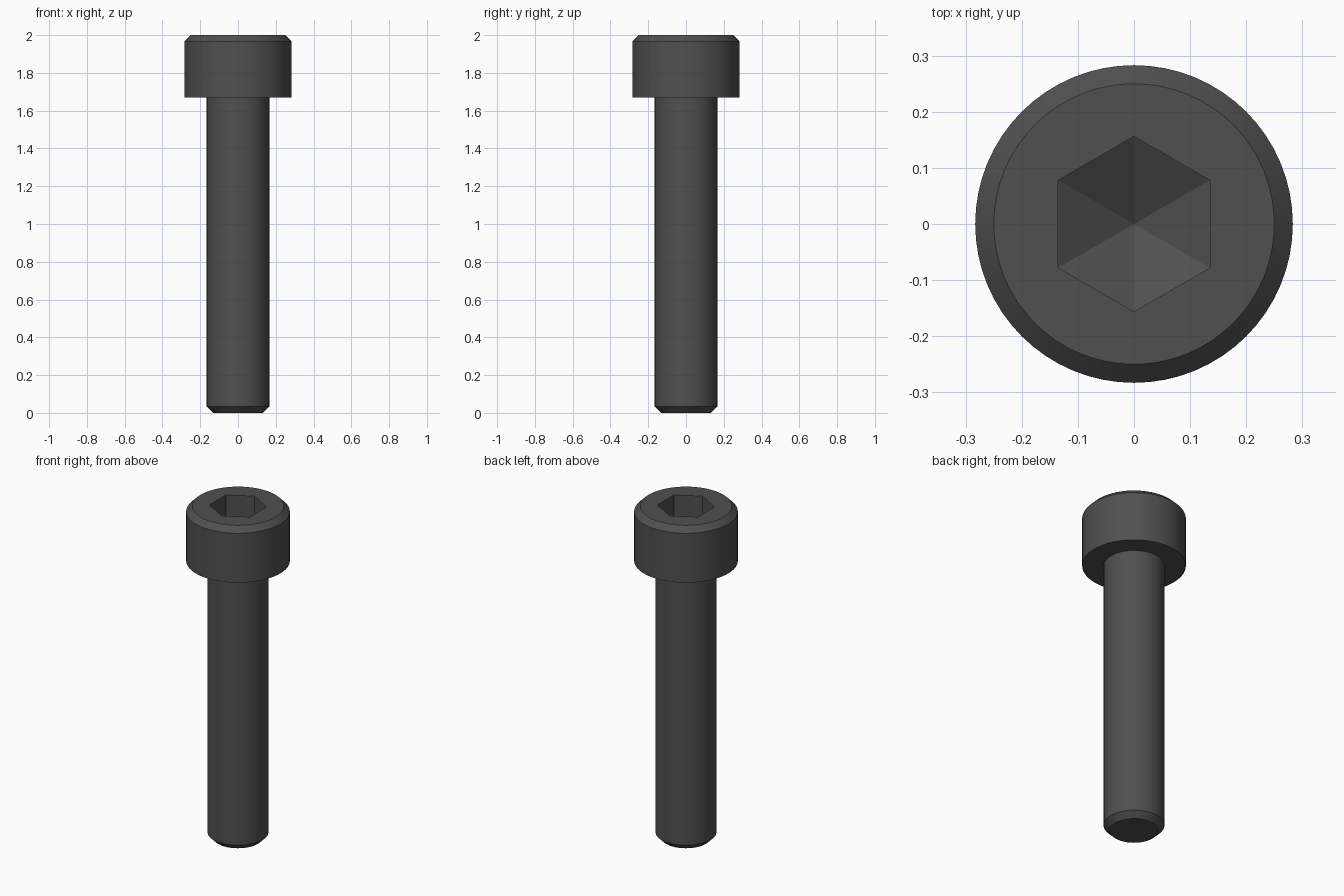
import bpy, bmesh, math

cube = bpy.data.objects.get("Cube")
if cube:
    bpy.data.objects.remove(cube, do_unlink=True)

SEGMENTS = 64
SOCKET_R = 0.156       # hexagon corner radius
SOCKET_FLOOR = 1.833   # where the straight socket walls end
SOCKET_TIP = 1.745     # bottom of the conical socket floor

# Outline of the screw as (radius, height), from the tip to the head's top edge
PROFILE = [(0.132, 0.0), (0.166, 0.034), (0.166, 1.67),
           (0.283, 1.67), (0.283, 1.967), (0.25, 2.0)]


def ring(bm, radius, z, count, start=0.0):
    """Add a closed ring of vertices."""
    return [bm.verts.new((radius * math.cos(start + i * math.tau / count),
                          radius * math.sin(start + i * math.tau / count), z))
            for i in range(count)]


def bridge(bm, lower, upper):
    """Join two rings of the same size with quads."""
    n = len(lower)
    for i in range(n):
        j = (i + 1) % n
        bm.faces.new((lower[i], lower[j], upper[j], upper[i]))


def loop_edges(bm, verts):
    return [bm.edges.get((verts[i - 1], verts[i])) for i in range(len(verts))]


bm = bmesh.new()

# Shaft and head: one turned body
rings = [ring(bm, r, z, SEGMENTS) for r, z in PROFILE]
for lower, upper in zip(rings, rings[1:]):
    bridge(bm, lower, upper)
bm.faces.new(rings[0][::-1])

# Hexagonal socket: straight walls, then a six-sided cone
rim = ring(bm, SOCKET_R, 2.0, 6, math.pi / 6)
floor = ring(bm, SOCKET_R, SOCKET_FLOOR, 6, math.pi / 6)
bridge(bm, rim, floor)
tip = bm.verts.new((0, 0, SOCKET_TIP))
for i in range(6):
    bm.faces.new((floor[i - 1], floor[i], tip))

# Flat top of the head around the socket
bmesh.ops.triangle_fill(bm, use_beauty=True, normal=(0, 0, 1),
                        edges=loop_edges(bm, rings[-1]) + loop_edges(bm, rim))
bmesh.ops.recalc_face_normals(bm, faces=bm.faces[:])

mesh = bpy.data.meshes.new("socket_head_screw")
bm.to_mesh(mesh)
bm.free()
screw = bpy.data.objects.new("socket_head_screw", mesh)
bpy.context.collection.objects.link(screw)

# Dark steel colour
steel = bpy.data.materials.new("dark_steel")
steel.use_nodes = True
colour = (0.08, 0.08, 0.08, 1.0)
steel.diffuse_color = colour
steel.node_tree.nodes["Principled BSDF"].inputs["Base Color"].default_value = colour
mesh.materials.append(steel)

# Smooth round sides, crisp chamfers and socket edges
bpy.ops.object.select_all(action='DESELECT')
screw.select_set(True)
bpy.context.view_layer.objects.active = screw
bpy.ops.object.shade_smooth_by_angle(angle=math.radians(20))
